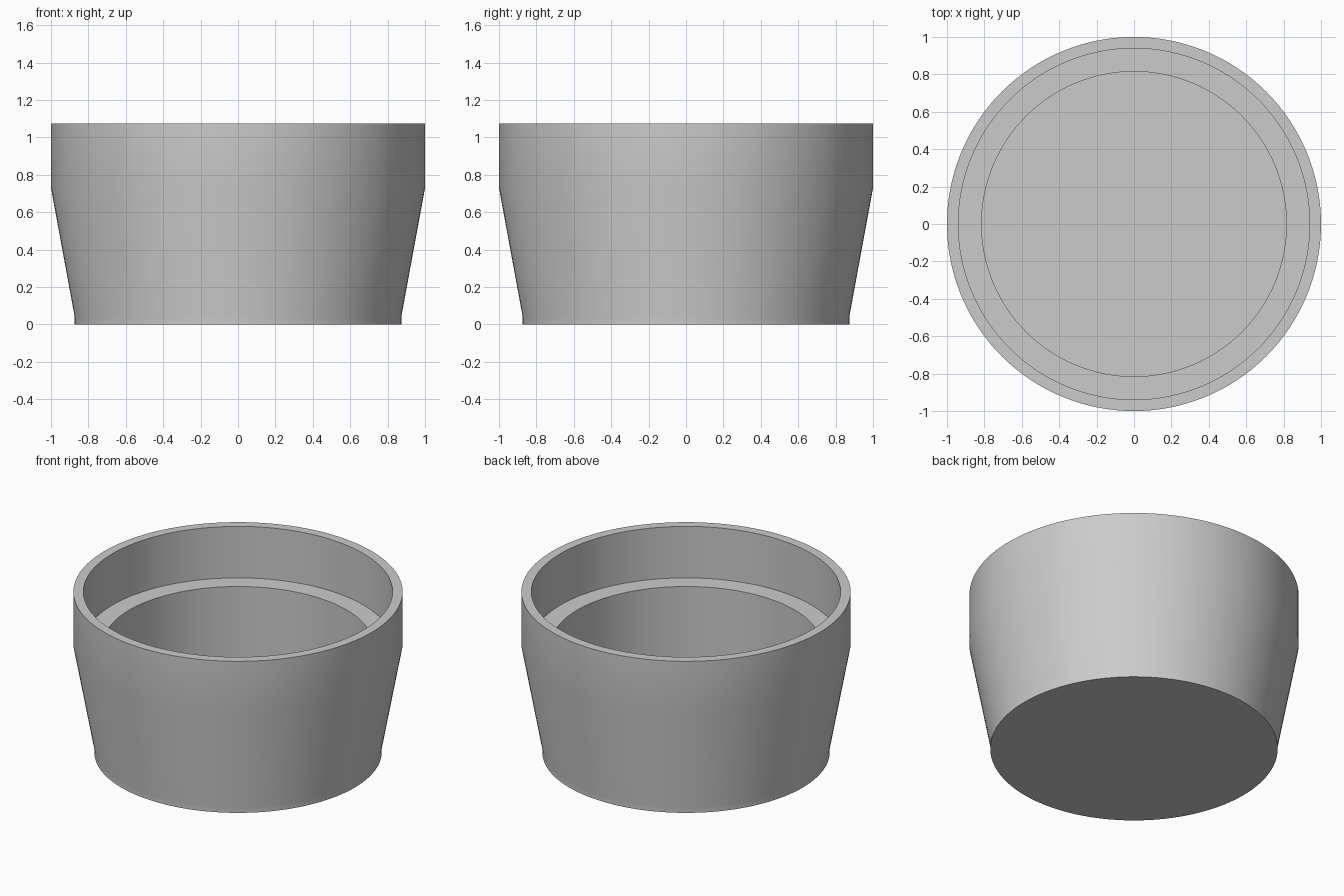
import bpy
import bmesh
import math

cube = bpy.data.objects.get("Cube")
if cube:
    bpy.data.objects.remove(cube, do_unlink=True)

GREY = (0.6, 0.6, 0.6, 1.0)
SEGMENTS = 128


def make_material(name, colour):
    mat = bpy.data.materials.new(name)
    mat.use_nodes = True
    mat.diffuse_color = colour
    mat.node_tree.nodes["Principled BSDF"].inputs["Base Color"].default_value = colour
    return mat


def lathe(name, profile, material):
    """Spin a closed half-section (radius, height) around the z axis."""
    bm = bmesh.new()
    verts = [bm.verts.new((r, 0, z)) for r, z in profile]
    edges = [bm.edges.new(pair) for pair in zip(verts, verts[1:])]
    bmesh.ops.spin(bm, geom=verts + edges, axis=(0, 0, 1), cent=(0, 0, 0),
                   angle=math.tau, steps=SEGMENTS, use_merge=True)
    bmesh.ops.remove_doubles(bm, verts=bm.verts, dist=0.0001)
    bmesh.ops.recalc_face_normals(bm, faces=bm.faces)
    mesh = bpy.data.meshes.new(name)
    bm.to_mesh(mesh)
    bm.free()
    mesh.materials.append(material)
    obj = bpy.data.objects.new(name, mesh)
    bpy.context.collection.objects.link(obj)
    bpy.ops.object.select_all(action="DESELECT")
    obj.select_set(True)
    bpy.context.view_layer.objects.active = obj
    bpy.ops.object.shade_smooth_by_angle(angle=math.radians(30))
    return obj


# Outside: flat base, short foot, tapered wall, straight collar
outside = [(0, 0), (0.873, 0), (0.873, 0.04), (1, 0.73), (1, 1.075)]
# Inside: rim, collar bore, ledge, straight well, floor
inside = [(0.939, 1.075), (0.939, 0.73), (0.815, 0.73), (0.815, 0.06), (0, 0.06)]

lathe("cup_body", outside + inside, make_material("grey", GREY))
